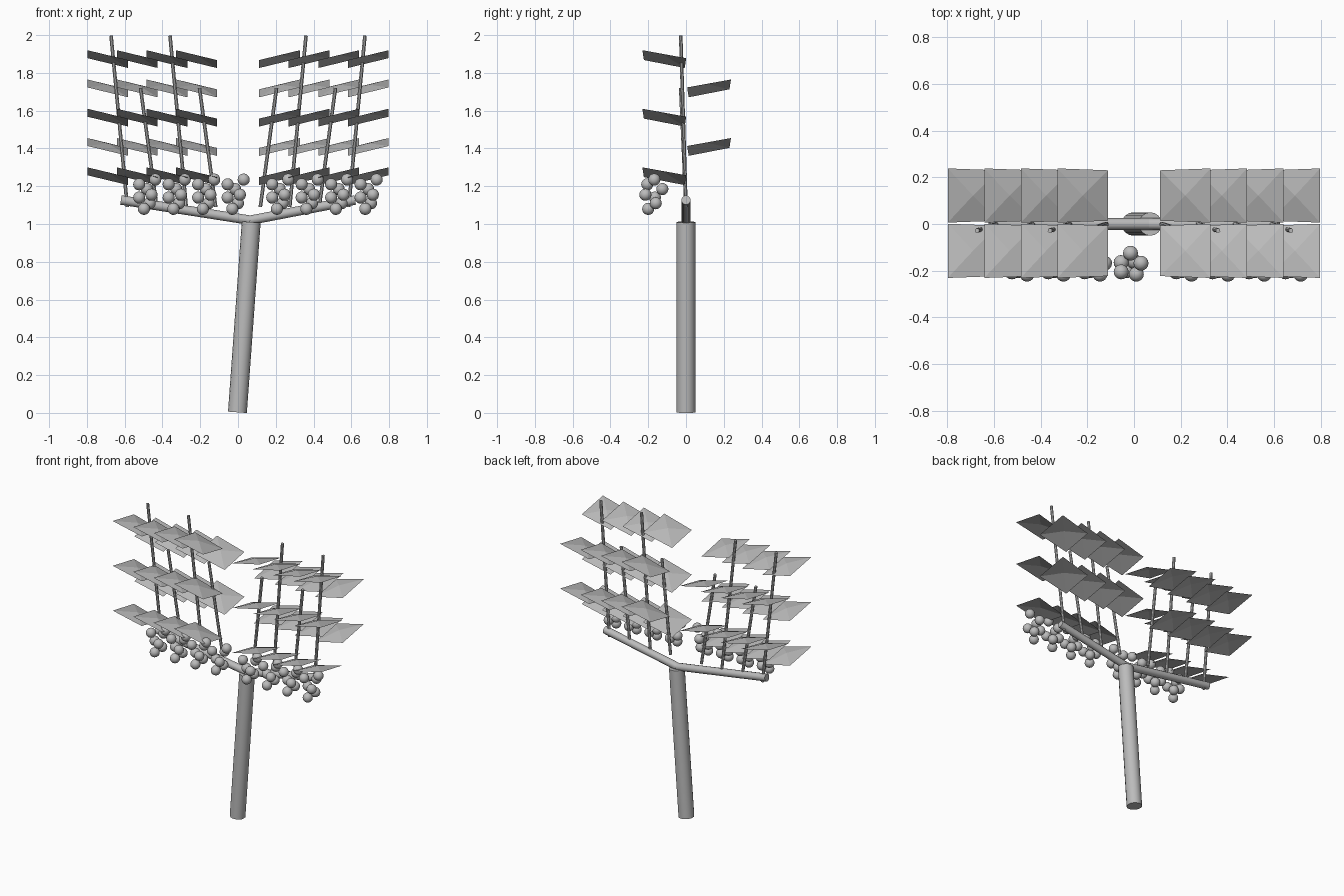
import bpy, bmesh, math
from mathutils import Vector, Matrix

if "Cube" in bpy.data.objects:
    bpy.data.objects.remove(bpy.data.objects["Cube"])

grey = bpy.data.materials.new("plain grey")
grey.diffuse_color = (0.5, 0.5, 0.5, 1)
grey.use_nodes = True
grey.node_tree.nodes["Principled BSDF"].inputs["Base Color"].default_value = grey.diffuse_color


def finish(name, bm, smooth=True):
    me = bpy.data.meshes.new(name)
    bm.to_mesh(me)
    bm.free()
    me.materials.append(grey)
    ob = bpy.data.objects.new(name, me)
    bpy.context.collection.objects.link(ob)
    if smooth:
        bpy.ops.object.select_all(action='DESELECT')
        ob.select_set(True)
        bpy.context.view_layer.objects.active = ob
        bpy.ops.object.shade_smooth_by_angle(angle=math.radians(40))
    return ob


def rod(name, a, b, radius, sides):
    """Capped cylinder running from a to b."""
    a, b = Vector(a), Vector(b)
    d = b - a
    m = Matrix.Translation((a + b) / 2) @ d.to_track_quat('Z', 'Y').to_matrix().to_4x4()
    bm = bmesh.new()
    bmesh.ops.create_cone(bm, cap_ends=True, segments=sides, radius1=radius,
                          radius2=radius, depth=d.length, matrix=m)
    return finish(name, bm)


def leaf(name, cx, cz, side, face):
    """Square leaf with a slightly raised middle, rising outward from the row."""
    cy = -0.115 if face < 0 else 0.122
    bm = bmesh.new()
    rim = []
    for u, v in ((-1, -1), (1, -1), (1, 1), (-1, 1)):
        rim.append(bm.verts.new((cx + 0.108 * u,
                                 cy + 0.112 * v + 0.004 * u * v * side,
                                 cz + 0.026 * u * side + 0.021 * v * face)))
    top = bm.verts.new((cx, cy, cz + 0.02))
    for i in range(4):
        bm.faces.new((rim[i], rim[(i + 1) % 4], top))
    return finish(name, bm, smooth=False)


def grape_cluster(name, cx):
    berries = ((0.05, -0.168, 1.235), (-0.035, -0.205, 1.21), (0.005, -0.125, 1.185),
               (0.03, -0.215, 1.155), (-0.035, -0.165, 1.14), (0.02, -0.16, 1.11),
               (-0.01, -0.20, 1.08))
    bm = bmesh.new()
    for x, y, z in berries:
        bmesh.ops.create_uvsphere(bm, u_segments=16, v_segments=10, radius=0.032,
                                  matrix=Matrix.Translation((cx + x, y, z)))
    return finish(name, bm)


# leaning trunk and its two arms
rod("trunk", (-0.003, 0, 0.003), (0.07, 0, 1.01), 0.05, 16)
for side, label in ((-1, "left"), (1, "right")):
    rod(label + "_arm", (0.065, 0, 1.02), (0.62 * side, 0, 1.127), 0.025, 12)

    # shoots alternate short and tall, each with leaves and a grape cluster
    for i in range(4):
        tag = f"{label}_{i + 1}"
        x = side * (0.118 + 0.156 * i)
        height = 1.997 if i % 2 else 1.72
        rod("shoot_" + tag, (x, 0, 1.09), (x + 0.086 * side, -0.028, height), 0.01, 8)
        for level in range(5):
            leaf(f"leaf_{tag}_{level + 1}", side * (0.22 + 0.1565 * i),
                 1.253 + 0.155 * level, side, 1 if level % 2 else -1)
        grape_cluster("grapes_" + tag, x + 0.098)
